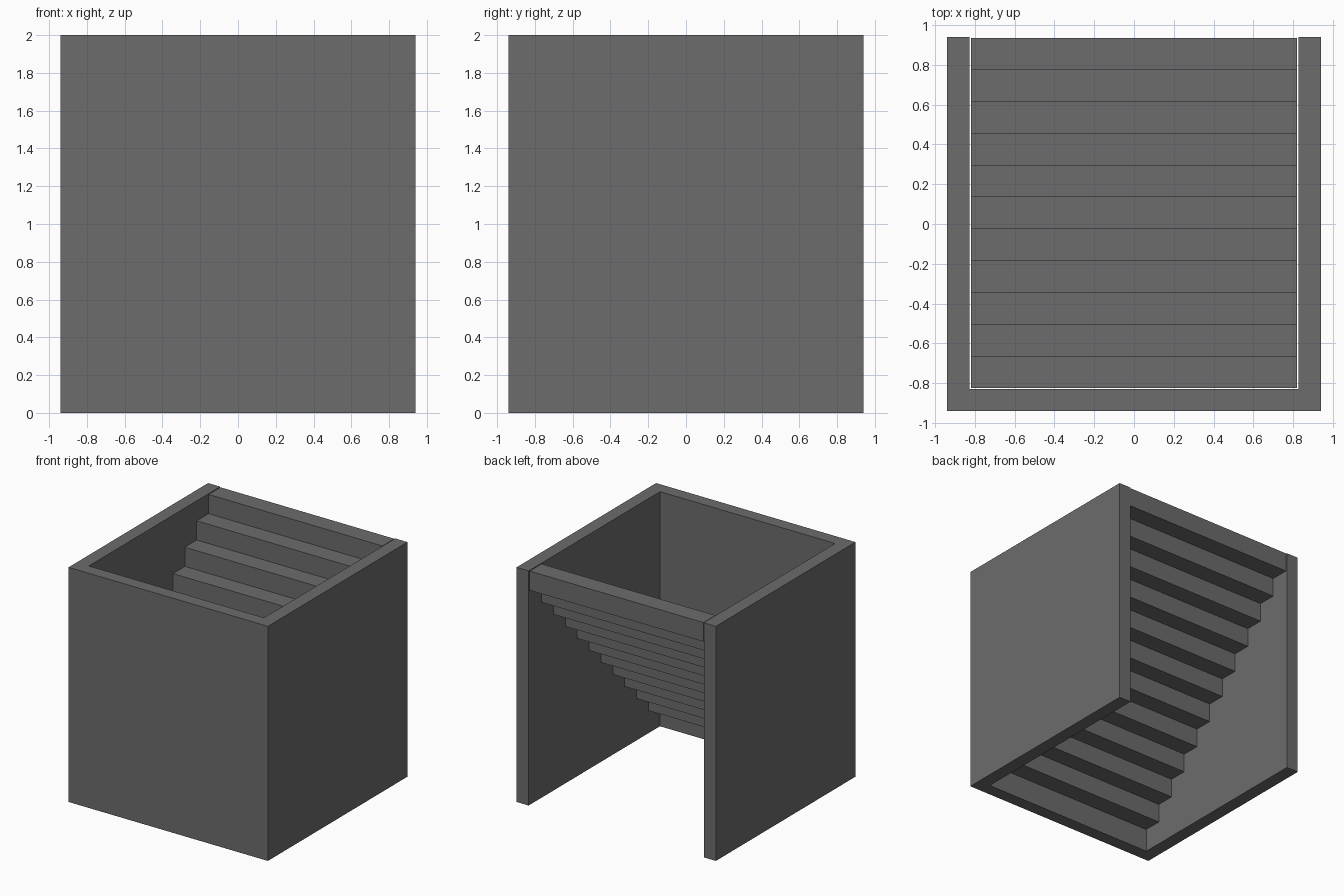
import bpy
import bmesh

if "Cube" in bpy.data.objects:
    bpy.data.objects.remove(bpy.data.objects["Cube"])

OUT, INN, H = 0.94, 0.826, 2.0      # outer and inner half-widths, height
INN_FRONT = -0.829                  # inner side of the front wall
STEPS, BOTTOM, TOP = 11, 0.198, 1.998
HALF_W, Y0, Y1 = 0.82, -0.825, 0.935   # half-width and ends of the flight
RISE = (TOP - BOTTOM) / STEPS
TREAD = (Y1 - Y0) / STEPS

dark = bpy.data.materials.new("dark_grey")
dark.diffuse_color = (0.15, 0.15, 0.15, 1)
dark.use_nodes = True
dark.node_tree.nodes["Principled BSDF"].inputs["Base Color"].default_value = dark.diffuse_color


def finish(bm, name):
    bmesh.ops.recalc_face_normals(bm, faces=bm.faces)
    mesh = bpy.data.meshes.new(name)
    bm.to_mesh(mesh)
    bm.free()
    mesh.materials.append(dark)
    obj = bpy.data.objects.new(name, mesh)
    bpy.context.collection.objects.link(obj)
    return obj


# U-shaped wall, open at the back
bm = bmesh.new()
outline = [(-OUT, OUT), (-OUT, -OUT), (OUT, -OUT), (OUT, OUT),
           (INN, OUT), (INN, INN_FRONT), (-INN, INN_FRONT), (-INN, OUT)]
face = bm.faces.new([bm.verts.new((x, y, 0)) for x, y in outline])
ext = bmesh.ops.extrude_face_region(bm, geom=[face], use_keep_orig=True)
top = [v for v in ext["geom"] if isinstance(v, bmesh.types.BMVert)]
bmesh.ops.translate(bm, verts=top, vec=(0, 0, H))
finish(bm, "surrounding_wall")

# Block steps, meeting edge to edge and climbing towards the back
for i in range(STEPS):
    bm = bmesh.new()
    box = bmesh.ops.create_cube(bm, size=1)["verts"]
    bmesh.ops.scale(bm, verts=box, vec=(2 * HALF_W, TREAD, RISE))
    bmesh.ops.translate(bm, verts=box, vec=(0, Y0 + (i + 0.5) * TREAD,
                                            BOTTOM + (i + 0.5) * RISE))
    finish(bm, f"step_{i + 1:02d}")
